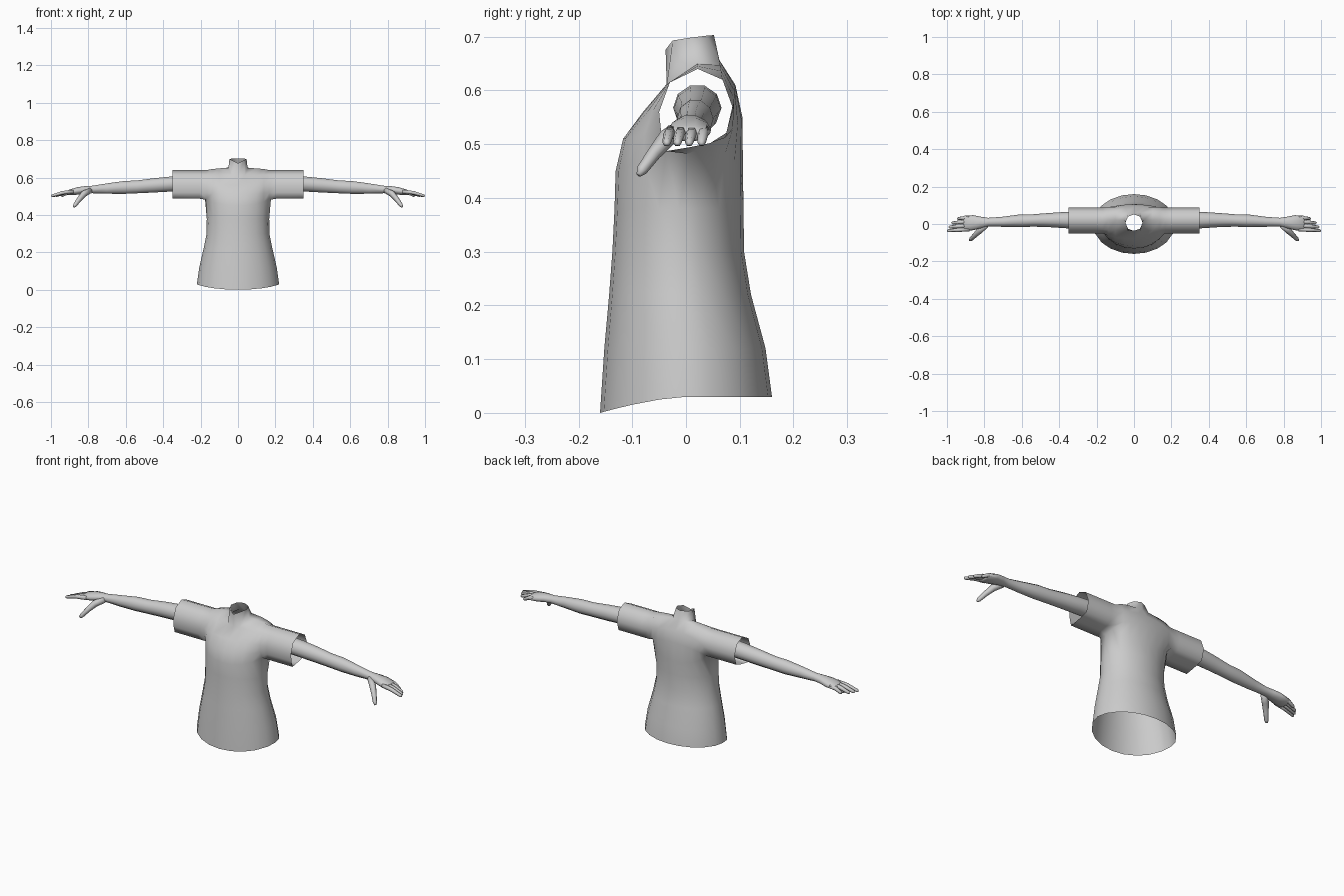
import bpy, bmesh
from math import sin, cos, pi, radians
from mathutils import Vector

if "Cube" in bpy.data.objects:
    bpy.data.objects.remove(bpy.data.objects["Cube"], do_unlink=True)

grey = bpy.data.materials.new("plain grey")
grey.use_nodes = True
grey.diffuse_color = (0.6, 0.6, 0.6, 1)
grey.node_tree.nodes["Principled BSDF"].inputs["Base Color"].default_value = (0.6, 0.6, 0.6, 1)


def finish(bm, name):
    bmesh.ops.recalc_face_normals(bm, faces=bm.faces)
    mesh = bpy.data.meshes.new(name)
    bm.to_mesh(mesh)
    bm.free()
    mesh.materials.append(grey)
    mesh.shade_smooth()
    obj = bpy.data.objects.new(name, mesh)
    bpy.context.collection.objects.link(obj)
    return obj


def bridge(bm, a, b, closed=True):
    n = len(a)
    for i in range(n if closed else n - 1):
        j = (i + 1) % n
        bm.faces.new((a[i], a[j], b[j], b[i]))


# Shirt: shoulder arcs run front to back and blend from chest to sleeve
chest = [(-.131, .45), (-.117, .51), (-.08, .56), (-.036, .612), (.02, .652),
         (.062, .657), (.092, .61), (.105, .55), (.106, .45)]
cuff = [(-.037, .487), (-.046, .52), (-.05, .56), (-.03, .615), (.022, .64),
        (.068, .62), (.088, .565), (.073, .512), (.045, .502)]
angles = [radians(d) for d in (-72, -52, -35, -17, 0, 17, 35, 52, 72)]
edge = cos(angles[0])
bm = bmesh.new()
arcs = []
for a in angles:
    t = (cos(a) - edge) / (1 - edge)
    arc = []
    for k, (c, s) in enumerate(zip(chest, cuff)):
        x = .175 * sin(a)
        if k in (3, 5) and .04 < abs(x) < .06:
            x *= .7          # round off the neck opening
        arc.append(bm.verts.new((x, s[0] + t * (c[0] - s[0]), s[1] + t * (c[1] - s[1]))))
    arcs.append(arc)
for i in range(8):
    for k in range(8):
        if not (i in (3, 4) and k in (3, 4)):
            bm.faces.new((arcs[i][k], arcs[i + 1][k], arcs[i + 1][k + 1], arcs[i][k + 1]))
bm.verts.remove(arcs[4][4])

# Sleeves
armpit = {}
for side, arc in ((-1, arcs[0]), (1, arcs[8])):
    armpit[side] = bm.verts.new((side * .176, .005, .482))
    ring = arc + [armpit[side]]
    for x in (.205, .35):
        new = [bm.verts.new((side * x, y, z)) for y, z in cuff + [(.005, .494)]]
        bridge(bm, ring, new)
        ring = new

# Body below the arms, down to the dipped hem
ring = ([a[0] for a in arcs] + [armpit[1]] + [a[8] for a in reversed(arcs)] + [armpit[-1]])
turns = angles + [pi / 2] + [pi + a for a in angles] + [1.5 * pi]
for z, w, front, back in ((.38, .167, -.133, .107), (.30, .168, -.137, .108),
                          (.22, .184, -.143, .121), (.12, .207, -.152, .148),
                          (.03, .22, -.16, .16)):
    mid, depth = (front + back) / 2, (back - front) / 2
    new = []
    for a in turns:
        dip = .03 * max(0, cos(a)) ** 1.5 if z < .05 else 0
        new.append(bm.verts.new((w * sin(a), mid - depth * cos(a), z - dip)))
    bridge(bm, ring, new)
    ring = new

# Open neck
ring = [arcs[4][3], arcs[5][3], arcs[5][4], arcs[5][5],
        arcs[4][5], arcs[3][5], arcs[3][4], arcs[3][3]]
top = [bm.verts.new((.046 * sin(i * pi / 4), .007 - .045 * cos(i * pi / 4),
                     (.676, .693, .698, .702, .703)[min(i, 8 - i)])) for i in range(8)]
bridge(bm, ring, top)
finish(bm, "shirt_and_neck")


# Arms and hands
def digit(bm, points, radii, side):
    ring = None
    for i, p in enumerate(points):
        ahead = Vector(points[min(i + 1, len(points) - 1)]) - Vector(points[max(i - 1, 0)])
        turn = ahead.to_track_quat('Z', 'Y')
        new = []
        for j in range(6):
            q = Vector(p) + turn @ Vector((cos(j * pi / 3), sin(j * pi / 3), 0)) * radii[i]
            new.append(bm.verts.new((side * q.x, q.y, q.z)))
        if ring:
            bridge(bm, ring, new)
        else:
            bm.faces.new(new)
        ring = new
    bm.faces.new(ring)


# x, y, z, half depth, half height
arm_rings = [(.30, .021, .568, .045, .043), (.36, .021, .565, .044, .042),
             (.45, .021, .558, .038, .040), (.54, .019, .550, .033, .036),
             (.61, .017, .547, .034, .036), (.70, .012, .541, .027, .029),
             (.78, .010, .536, .023, .021), (.82, .008, .534, .031, .021),
             (.86, .007, .528, .040, .021), (.905, .004, .520, .041, .015),
             (.915, .003, .517, .034, .008)]
# tip x, root y, tip y
fingers = [(.993, -.028, -.036), (.985, -.008, -.016), (.97, .013, .006), (.94, .034, .029)]
for side, label in ((1, "left"), (-1, "right")):
    bm = bmesh.new()
    ring = None
    for x, y, z, ry, rz in arm_rings:
        new = [bm.verts.new((side * x, y + ry * cos(i * pi / 5), z + rz * sin(i * pi / 5)))
               for i in range(10)]
        if ring:
            bridge(bm, ring, new)
        ring = new
    bm.faces.new(ring)
    for tip, y0, y1 in fingers:
        root = .88
        digit(bm, [(root, y0, .525), ((root + tip) / 2, (y0 + y1) / 2, .519),
                   (tip, y1, .503), (tip + .006, y1, .500)],
              (.011, .0105, .008, .003), side)
    digit(bm, [(.79, -.005, .532), (.825, -.035, .512), (.85, -.06, .482),
               (.872, -.082, .452), (.878, -.088, .443)],
          (.016, .017, .013, .0105, .005), side)
    finish(bm, label + "_arm_and_hand")
